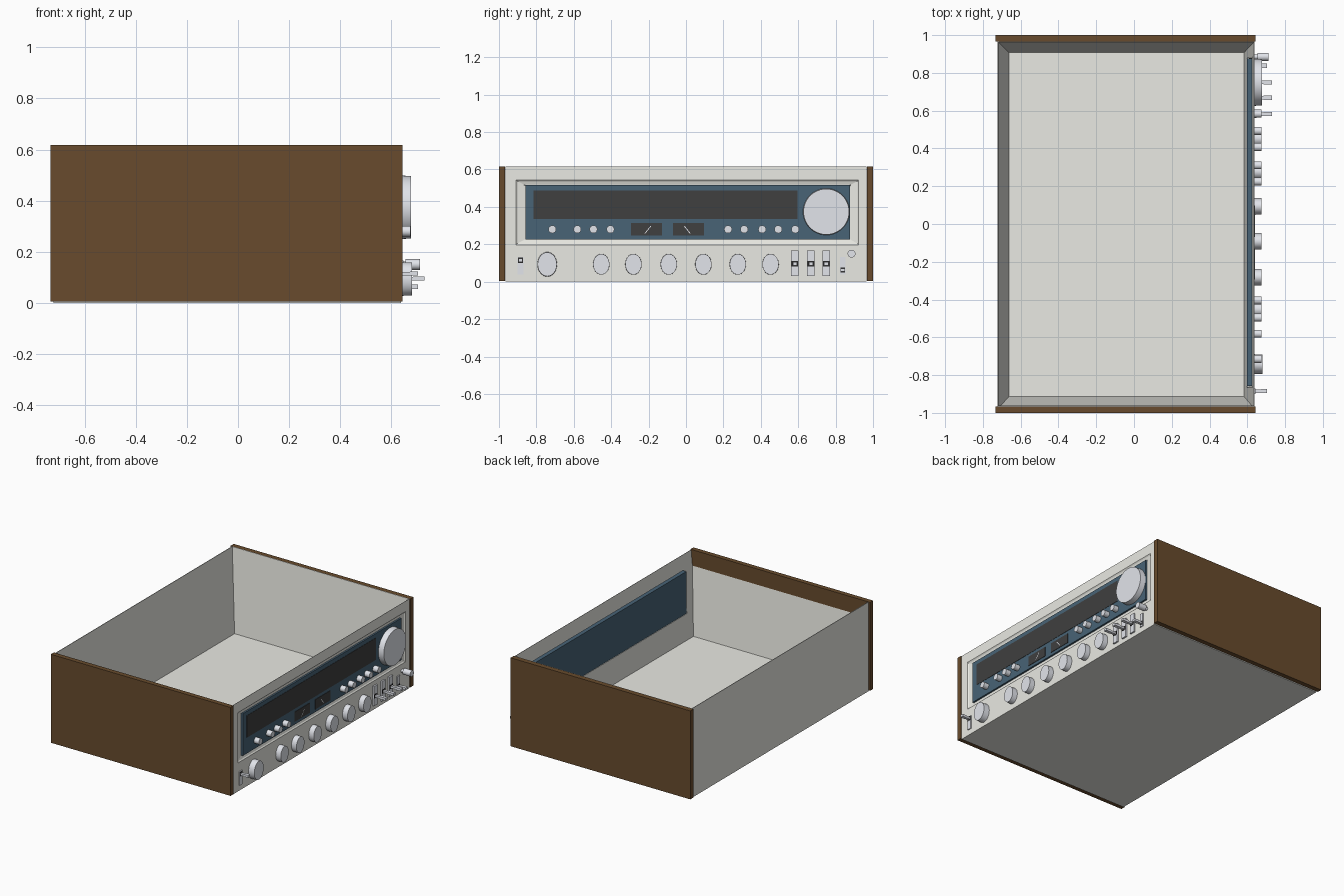
import bpy, bmesh, math
from mathutils import Vector

if "Cube" in bpy.data.objects:
    bpy.data.objects.remove(bpy.data.objects["Cube"])


def material(name, rgb):
    m = bpy.data.materials.new(name)
    m.diffuse_color = (*rgb, 1)
    m.use_nodes = True
    m.node_tree.nodes["Principled BSDF"].inputs["Base Color"].default_value = m.diffuse_color
    return m


WOOD = material("walnut", (0.14, 0.071, 0.026))
PLATE = material("champagne_metal", (0.82, 0.82, 0.77))
SILVER = material("silver", (0.76, 0.78, 0.83))
BLUE = material("blue_glass", (0.065, 0.125, 0.18))
DARK = material("dark_glass", (0.05, 0.05, 0.05))
BLACK = material("black_slot", (0.02, 0.02, 0.02))


def finish(name, bm, mat):
    bmesh.ops.recalc_face_normals(bm, faces=bm.faces)
    me = bpy.data.meshes.new(name)
    bm.to_mesh(me)
    bm.free()
    ob = bpy.data.objects.new(name, me)
    bpy.context.collection.objects.link(ob)
    me.materials.append(mat)
    return ob


def box(name, x, y, z, mat):
    """Box from (min, max) pairs on each axis."""
    bm = bmesh.new()
    bmesh.ops.create_cube(bm, size=1)
    for v in bm.verts:
        v.co = [r[0] if c < 0 else r[1] for c, r in zip(v.co, (x, y, z))]
    return finish(name, bm, mat)


def knob(name, y, z, profile, mat=SILVER, wide=1.0, n=32):
    """Turned part on the x axis; profile is (x, radius), wide squeezes y."""
    bm = bmesh.new()
    rings = []
    for x, r in profile:
        rings.append([bm.verts.new((x, y + wide * r * math.cos(a), z + r * math.sin(a)))
                      for a in (2 * math.pi * i / n for i in range(n))])
    for a, b in zip(rings, rings[1:]):
        for i in range(n):
            bm.faces.new((a[i], a[(i + 1) % n], b[(i + 1) % n], b[i]))
    bm.faces.new(rings[0])
    bm.faces.new(rings[-1])
    ob = finish(name, bm, mat)
    bpy.context.view_layer.objects.active = ob
    ob.select_set(True)
    bpy.ops.object.shade_smooth_by_angle(angle=math.radians(35))
    ob.select_set(False)
    return ob


# Chassis: open-topped tray with tapered inner walls and a framed front opening
TOP, FLOOR, LOW = 0.617, 0.05, 0.51


def front_x(z):
    return 0.583 + 0.052 * (z - FLOOR) / (TOP - FLOOR)


bm = bmesh.new()


def V(x, y, z):
    return bm.verts.new((x, y, z))


def rect(x, y0, y1, z0, z1):
    fx = x if callable(x) else (lambda z: x)
    return [V(fx(z), y, z) for y, z in ((y0, z0), (y1, z0), (y1, z1), (y0, z1))]


def join(a, b):
    for i in range(4):
        j = (i + 1) % 4
        bm.faces.new((a[i], a[j], b[j], b[i]))


outer_front = rect(0.637, -0.966, 0.966, 0, TOP)
outer_back = rect(-0.722, -0.966, 0.966, 0, TOP)
frames = [outer_front,
          rect(0.637, -0.91, 0.923, 0.197, 0.545),
          rect(0.631, -0.902, 0.916, 0.204, 0.537),
          rect(0.624, -0.855, 0.873, 0.229, 0.514),
          rect(front_x, -0.865, 0.88, 0.222, 0.52)]
for a, b in zip(frames, frames[1:]):
    join(a, b)
hole = frames[-1]
# inner corners: floor and rim
fl = [V(0.583, -0.914, FLOOR), V(0.583, 0.908, FLOOR)]
bl = [V(-0.662, -0.914, FLOOR), V(-0.662, 0.908, FLOOR)]
ft = [V(front_x(TOP), -0.963, TOP), V(front_x(TOP), 0.963, TOP)]
bt = [V(-0.718, -0.963, TOP), V(-0.718, 0.963, TOP)]
fm, bmid = V(front_x(LOW), -0.963, LOW), V(-0.707, -0.963, LOW)
for f in ((fl[0], fl[1], hole[1], hole[0]), (fl[1], ft[1], hole[2], hole[1]),
          (ft[1], ft[0], hole[3], hole[2]), (fl[0], fm, ft[0], hole[3], hole[0]),
          (fl[0], fl[1], bl[1], bl[0]), (bl[0], bl[1], bt[1], bt[0], bmid),
          (fl[1], ft[1], bt[1], bl[1]), (fl[0], fm, bmid, bl[0]),
          (ft[0], ft[1], outer_front[2], outer_front[3]),
          (bt[0], bt[1], outer_back[2], outer_back[3]),
          (ft[1], bt[1], outer_back[2], outer_front[2]),
          outer_back,
          (outer_front[0], outer_front[1], outer_back[1], outer_back[0]),
          (outer_front[1], outer_front[2], outer_back[2], outer_back[1])):
    bm.faces.new(f)
finish("chassis", bm, PLATE)

# Wooden side panels
for name, y in (("left_wood_panel", (-1, -0.967)), ("right_wood_panel", (0.967, 1))):
    box(name, (-0.733, 0.643), y, (0.005, 0.617), WOOD)

# Display: blue glass, dial window, two meters with needles
GLASS = 0.637
box("display_glass", (0.597, GLASS), (-0.857, 0.876), (0.226, 0.517), BLUE)
box("dial_window", (0.61, GLASS + 0.002), (-0.815, 0.595), (0.336, 0.488), DARK)
for i, (yc, lean) in enumerate(((-0.2115, 1), (0.0145, -1))):
    box(f"meter_{i + 1}", (0.61, GLASS + 0.003), (yc - 0.083, yc + 0.083), (0.247, 0.314), DARK)
    nb = bmesh.new()
    p = Vector((GLASS + 0.004, yc - 0.008 * lean, 0.258))
    q = Vector((GLASS + 0.004, yc + 0.024 * lean, 0.298))
    side = (q - p).cross(Vector((1, 0, 0))).normalized() * 0.0022
    nb.faces.new([nb.verts.new(c) for c in (p - side, p + side, q + side, q - side)])
    finish(f"meter_needle_{i + 1}", nb, SILVER)

# Small push buttons under the dial
for i, y in enumerate((-0.715, -0.581, -0.495, -0.404, 0.225, 0.311, 0.407, 0.493, 0.584)):
    knob(f"push_button_{i + 1}", y, 0.28, ((0.63, 0.021), (0.675, 0.021)), n=20)

# Large tuning knob
knob("tuning_knob", 0.75, 0.374, ((0.63, 0.125), (0.677, 0.122)), n=48)

# Lower row of control knobs
knob("volume_knob", -0.742, 0.093, ((0.63, 0.066), (0.68, 0.064)), wide=0.8)
for i, y in enumerate((-0.453, -0.281, -0.092, 0.093, 0.277, 0.452)):
    knob(f"control_knob_{i + 1}", y, 0.093, ((0.63, 0.056), (0.675, 0.055)), wide=0.79)


# Lever switches: raised plate, dark slot and a two-step handle
def lever(name, y, half, z0, z1, zl, reach, proud):
    box(name + "_plate", (0.63, proud), (y - half, y + half), (z0, z1), SILVER)
    box(name + "_slot", (0.632, proud + 0.001), (y - half * 0.9, y + half * 0.9),
        (zl - 0.014, zl + 0.014), BLACK)
    mid = 0.5 * (0.64 + reach)
    box(name + "_handle", (0.635, mid), (y - 0.009, y + 0.009),
        (zl - 0.008, zl + 0.006), SILVER)
    box(name + "_grip", (mid, reach), (y - 0.011, y + 0.011),
        (zl - 0.009, zl + 0.008), SILVER)


lever("power_switch", -0.885, 0.015, 0.038, 0.133, 0.115, 0.705, 0.643)
for i, y in enumerate((0.582, 0.668, 0.75)):
    lever(f"selector_lever_{i + 1}", y, 0.02, 0.03, 0.166, 0.096, 0.73, 0.648)
lever("muting_switch", 0.838, 0.014, 0.038, 0.133, 0.063, 0.705, 0.643)

# Small stemmed knob at the far right
knob("corner_knob", 0.885, 0.15,
     ((0.63, 0.012), (0.655, 0.012), (0.655, 0.021), (0.713, 0.021)), n=20)
